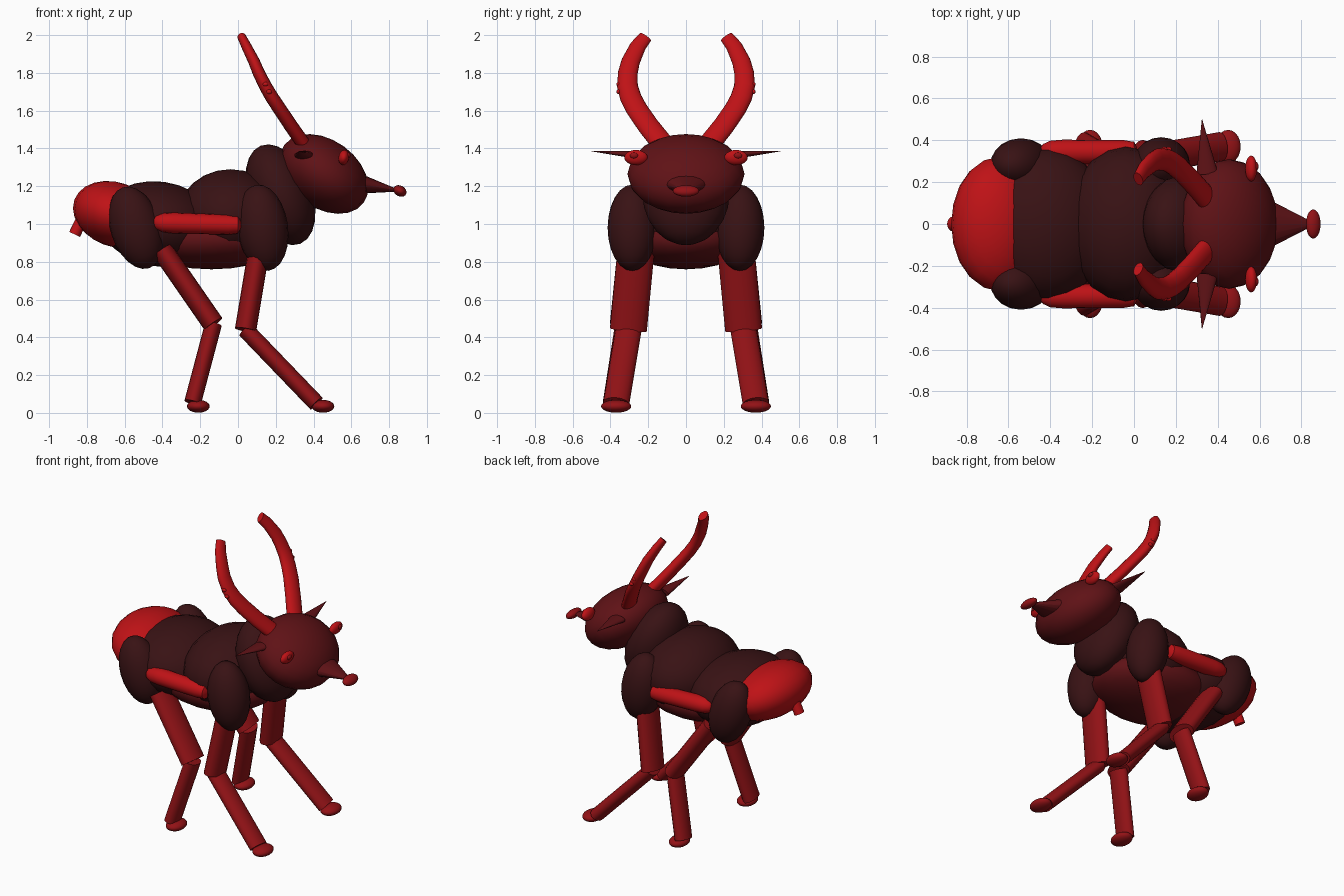
import bpy, bmesh, math
from mathutils import Vector, Matrix

cube = bpy.data.objects.get("Cube")
if cube:
    bpy.data.objects.remove(cube)


def material(name, color):
    m = bpy.data.materials.new(name)
    m.use_nodes = True
    m.diffuse_color = (*color, 1)
    m.node_tree.nodes["Principled BSDF"].inputs["Base Color"].default_value = (*color, 1)
    return m


BODY = material("dark maroon", (0.04, 0.006, 0.007))
HEAD = material("deep red", (0.115, 0.006, 0.008))
LEG = material("mid red", (0.29, 0.006, 0.008))
BRIGHT = material("bright red", (0.52, 0.006, 0.008))
X, Y = Vector((1, 0, 0)), Vector((0, 1, 0))


def finish(name, bm, mat):
    bmesh.ops.recalc_face_normals(bm, faces=bm.faces[:])
    mesh = bpy.data.meshes.new(name)
    bm.to_mesh(mesh)
    bm.free()
    mesh.materials.append(mat)
    obj = bpy.data.objects.new(name, mesh)
    bpy.context.collection.objects.link(obj)
    bpy.ops.object.select_all(action='DESELECT')
    obj.select_set(True)
    bpy.context.view_layer.objects.active = obj
    bpy.ops.object.shade_smooth_by_angle(angle=math.radians(50))
    return obj


def ellipsoid(name, loc, radii, mat, tilt=0):
    """Stretched sphere, tilted about the side-to-side axis."""
    bm = bmesh.new()
    place = (Matrix.Translation(loc) @ Matrix.Rotation(math.radians(tilt), 4, 'Y')
             @ Matrix.Diagonal((*radii, 1)))
    bmesh.ops.create_uvsphere(bm, u_segments=20, v_segments=12, radius=1, matrix=place)
    return finish(name, bm, mat)


def tube(name, points, wide, thin, mat, axis=Y, sides=16):
    """Loft of oval rings along points; thin is the ratio of the short radius."""
    bm = bmesh.new()
    pts = [Vector(p) for p in points]
    rings = []
    for i, p in enumerate(pts):
        d = (pts[min(i + 1, len(pts) - 1)] - pts[max(i - 1, 0)]).normalized()
        u = (axis - d * axis.dot(d)).normalized()
        v = d.cross(u)
        angles = [math.tau * k / sides for k in range(sides)]
        rings.append([bm.verts.new(p + wide[i] * (u * math.cos(a) + v * thin * math.sin(a)))
                      for a in angles])
    for a, b in zip(rings, rings[1:]):
        for k in range(sides):
            n = (k + 1) % sides
            bm.faces.new((a[k], a[n], b[n], b[k]))
    bm.faces.new(rings[0])
    bm.faces.new(rings[-1])
    return finish(name, bm, mat)


# Torso
ellipsoid("hind_barrel", (-0.42, 0, 1.0), (0.31, 0.365, 0.225), BODY, 8)
ellipsoid("chest", (-0.04, 0, 1.04), (0.28, 0.37, 0.25), BODY)
ellipsoid("belly", (-0.14, 0, 0.92), (0.4, 0.33, 0.16), HEAD)
ellipsoid("rump", (-0.65, 0, 1.05), (0.23, 0.32, 0.17), BRIGHT, 20)
tube("tail", [(-0.8, 0, 1.08), (-0.865, 0, 0.945)], [0.035, 0.035], 0.9, BRIGHT)

# Neck and head
ellipsoid("neck", (0.225, 0, 1.155), (0.165, 0.23, 0.28), BODY, -22)
ellipsoid("head", (0.455, 0, 1.265), (0.26, 0.31, 0.18), HEAD, 36)
tube("snout", [(0.6, 0, 1.22), (0.86, 0, 1.175)], [0.14, 0.006], 0.45, HEAD)
ellipsoid("nose", (0.857, 0, 1.175), (0.037, 0.07, 0.028), LEG, 30)

# Outlines shared by both sides
horn_path = [(0.35, 0.12, 1.42), (0.28, 0.2, 1.52), (0.22, 0.262, 1.61), (0.18, 0.293, 1.67),
             (0.145, 0.31, 1.73), (0.11, 0.308, 1.8), (0.085, 0.293, 1.86),
             (0.045, 0.255, 1.94), (0.02, 0.215, 1.99)]
horn_width = [0.06, 0.059, 0.058, 0.057, 0.055, 0.052, 0.049, 0.043, 0.037]
stripe_x = [-0.45, -0.435, -0.4, -0.34, -0.05, 0.0, 0.015]
stripe_width = [0.015, 0.037, 0.053, 0.058, 0.056, 0.048, 0.02]

for side, s in (("left", 1), ("right", -1)):
    # Haunch, shoulder and flank stripe
    ellipsoid("haunch_" + side, (-0.54, s * 0.285, 0.98), (0.135, 0.125, 0.225), BODY, -18)
    ellipsoid("shoulder_" + side, (0.13, s * 0.285, 0.98), (0.135, 0.13, 0.23), BODY, -8)
    tube("flank_stripe_" + side, [(x, s * 0.345, 0.995 - 0.03 * x) for x in stripe_x],
         stripe_width, 0.95, BRIGHT)

    # Legs: upper and lower limbs with flattened hooves
    for end, hip, knee, ankle, hoof in (
            ("front", (0.11, 0.265, 0.86), (0.04, 0.305, 0.44), (0.415, 0.37, 0.05), 0.45),
            ("hind", (-0.4, 0.265, 0.86), (-0.13, 0.305, 0.47), (-0.24, 0.37, 0.055), -0.21)):
        hip, knee, ankle = [Vector((p[0], s * p[1], p[2])) for p in (hip, knee, ankle)]
        tube(f"{end}_upper_leg_{side}", [hip, knee], [0.098, 0.098], 0.58, LEG)
        tube(f"{end}_lower_leg_{side}", [knee, ankle], [0.07, 0.07], 0.64, LEG)
        ellipsoid(f"{end}_hoof_{side}", (hoof, s * 0.37, 0.035), (0.06, 0.08, 0.034), LEG)

    # Ear, eye and pupil
    tube("ear_" + side, [(0.35, s * 0.24, 1.365), (0.325, s * 0.5, 1.385)],
         [0.052, 0.001], 0.45, HEAD, X)
    ellipsoid("eye_" + side, (0.56, s * 0.265, 1.352), (0.028, 0.062, 0.04), BRIGHT, 10)
    ellipsoid("pupil_" + side, (0.583, s * 0.275, 1.362), (0.012, 0.022, 0.016), LEG, 10)

    # Curved horn with small knobs
    tube("horn_" + side, [(x, s * y, z) for x, y, z in horn_path], horn_width, 0.62, BRIGHT)
    for k, z in enumerate((1.7, 1.74)):
        ellipsoid(f"horn_knob_{side}_{k}", (0.165 - k * 0.02, s * 0.357, z),
                  (0.015, 0.012, 0.012), BRIGHT)
